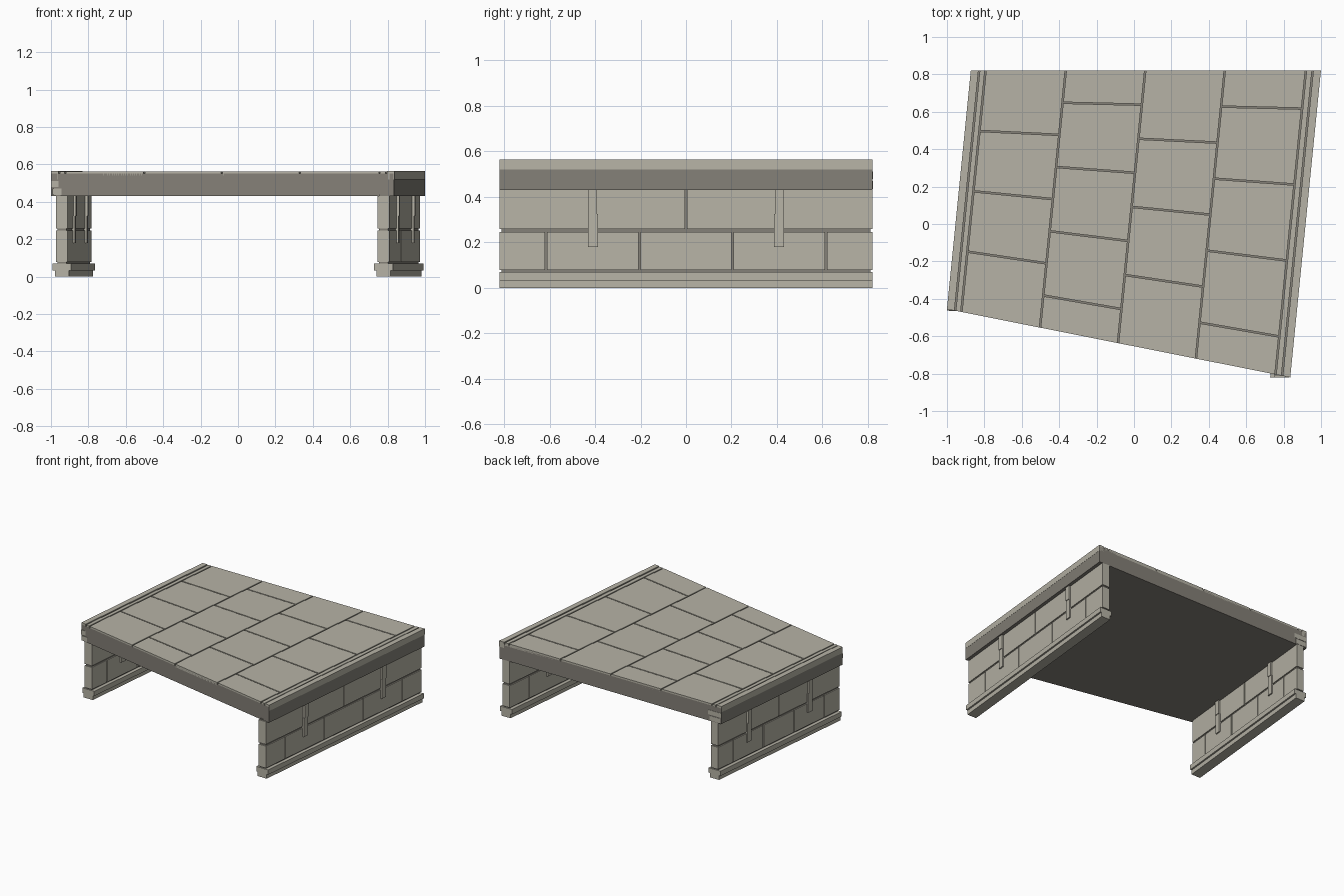
import bpy, bmesh

if "Cube" in bpy.data.objects:
    bpy.data.objects.remove(bpy.data.objects["Cube"])

SHEAR = 0.1                      # x drifts with y
U0, U1 = -0.9545, 0.9175         # deck edges before shearing
Y_BACK, YF0, YF1 = 0.82, -0.455, -0.82


def material(name, col):
    m = bpy.data.materials.new(name)
    m.diffuse_color = (*col, 1)
    m.use_nodes = True
    m.node_tree.nodes["Principled BSDF"].inputs["Base Color"].default_value = m.diffuse_color
    return m


stone = material("stone", (0.47, 0.45, 0.38))
mortar = material("dark_stone", (0.23, 0.215, 0.185))


def deck_y(u, t):
    # t = 0 at the back edge, 1 at the slanted front edge
    front = YF0 + (YF1 - YF0) * (u - U0) / (U1 - U0)
    return Y_BACK + (front - Y_BACK) * t


def prism(bm, corners, z0, z1):
    # corners are (u, y) pairs, counter-clockwise, sheared on the way in
    lo, hi = [[bm.verts.new((u + SHEAR * y, y, z)) for u, y in corners] for z in (z0, z1)]
    bm.faces.new(lo[::-1])
    bm.faces.new(hi)
    for i in range(4):
        j = (i + 1) % 4
        bm.faces.new((lo[i], lo[j], hi[j], hi[i]))


def slab(bm, u0, u1, t0, t1, z0, z1, gap=0.0):
    # deck piece following the slanted front; gap trims inner cross joints
    g0 = gap if t0 > 0 else 0
    g1 = gap if t1 < 1 else 0
    prism(bm, [(u0, deck_y(u0, t1) + g1), (u1, deck_y(u1, t1) + g1),
               (u1, deck_y(u1, t0) - g0), (u0, deck_y(u0, t0) - g0)], z0, z1)


def box(bm, u0, u1, y0, y1, z0, z1):
    prism(bm, [(u0, y0), (u1, y0), (u1, y1), (u0, y1)], z0, z1)


def finish(bm, name, mat):
    bmesh.ops.recalc_face_normals(bm, faces=bm.faces)
    me = bpy.data.meshes.new(name)
    bm.to_mesh(me)
    bm.free()
    me.materials.append(mat)
    ob = bpy.data.objects.new(name, me)
    bpy.context.collection.objects.link(ob)


# Deck core
bm = bmesh.new()
slab(bm, U0 + 0.001, U1 - 0.001, 0, 1, 0.43, 0.55)
finish(bm, "deck_core", mortar)

# Curbs and narrow gutter strips along both edges
bm = bmesh.new()
slab(bm, U0, -0.914, 0, 1, 0.52, 0.565)
slab(bm, 0.877, U1, 0, 1, 0.52, 0.565)
finish(bm, "curbs", stone)
bm = bmesh.new()
slab(bm, -0.906, -0.880, 0, 1, 0.54, 0.563)
slab(bm, 0.841, 0.869, 0, 1, 0.54, 0.563)
finish(bm, "gutter_strips", stone)

# Paving in four staggered columns
bm = bmesh.new()
cols = [-0.876, -0.447, -0.022, 0.403, 0.837]
for c in range(4):
    cuts = [0, .25, .5, .75, 1] if c % 2 == 0 else [0, .125, .375, .625, .875, 1]
    for t0, t1 in zip(cuts, cuts[1:]):
        slab(bm, cols[c] + 0.004, cols[c + 1] - 0.004, t0, t1, 0.54, 0.563, 0.004)
finish(bm, "paving", stone)

# Two side walls
for side, uc, y0 in (("left", -0.896, -0.457), ("right", 0.860, -0.82)):
    length = Y_BACK - y0

    # Stepped plinth
    bm = bmesh.new()
    box(bm, uc - 0.038, uc + 0.038, y0, Y_BACK, 0, 0.033)
    box(bm, uc - 0.050, uc + 0.050, y0, Y_BACK, 0.033, 0.07)
    finish(bm, side + "_plinth", stone)

    # Recessed core that shows in the joints
    bm = bmesh.new()
    box(bm, uc - 0.024, uc + 0.024, y0 + 0.008, Y_BACK - 0.008, 0.06, 0.44)
    finish(bm, side + "_wall_core", mortar)

    # Two courses of blocks
    bm = bmesh.new()
    for z0, z1, cuts in ((0.078, 0.246, [0, .125, .375, .625, .875, 1]),
                         (0.258, 0.432, [0, .25, .5, .75, 1])):
        for a, b in zip(cuts, cuts[1:]):
            box(bm, uc - 0.031, uc + 0.031,
                y0 + a * length + (0.004 if a > 0 else 0),
                y0 + b * length - (0.004 if b < 1 else 0), z0, z1)
    finish(bm, side + "_blocks", stone)

    # Brackets standing proud on both faces
    bm = bmesh.new()
    for f in (0.25, 0.75):
        y = y0 + f * length
        box(bm, uc - 0.041, uc + 0.041, y - 0.022, y + 0.022, 0.18, 0.325)
        box(bm, uc - 0.046, uc + 0.046, y - 0.019, y + 0.019, 0.325, 0.435)
    finish(bm, side + "_brackets", stone)

# Cornice under the left curb, its ends peeping past the core
bm = bmesh.new()
box(bm, -0.944, -0.855, -0.466, 0.822, 0.435, 0.47)
box(bm, -0.953, -0.845, -0.463, 0.822, 0.478, 0.512)
finish(bm, "left_cornice", stone)
